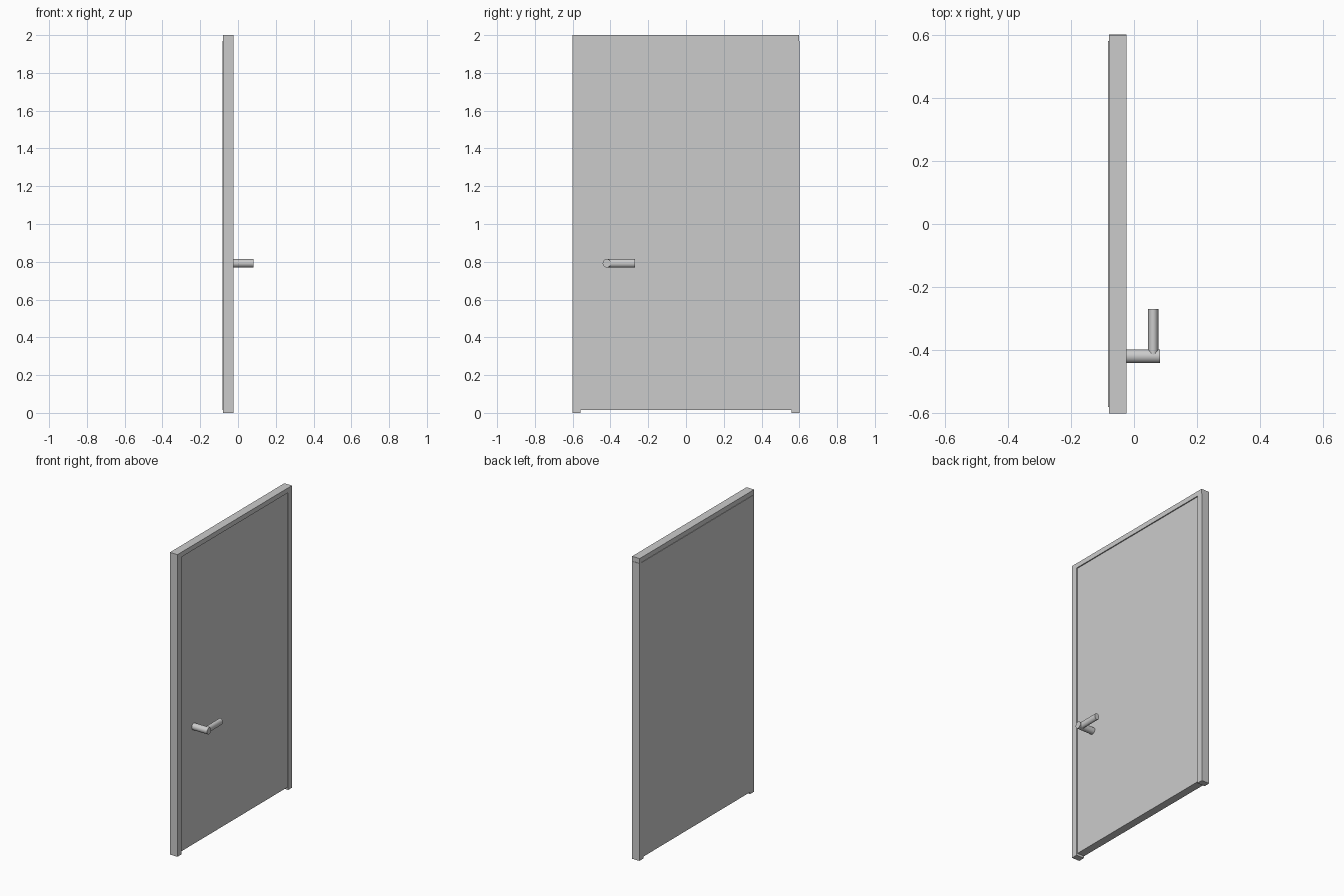
import bpy
from math import radians

if "Cube" in bpy.data.objects:
    bpy.data.objects.remove(bpy.data.objects["Cube"])


def box(name, x, y, z):
    """Box from (min, max) ranges on each axis."""
    bpy.ops.mesh.primitive_cube_add(
        size=1, location=[(a + b) / 2 for a, b in (x, y, z)])
    ob = bpy.context.object
    ob.name = name
    ob.scale = [b - a for a, b in (x, y, z)]
    bpy.ops.object.transform_apply(location=False, rotation=False, scale=True)
    return ob


def rod(name, centre, length, rot, squash=(1, 1, 1), r=0.022):
    """Round bar with flat ends, smooth sides and optional squash."""
    bpy.ops.mesh.primitive_cylinder_add(
        vertices=32, radius=r, depth=length, rotation=rot)
    ob = bpy.context.object
    ob.name = name
    bpy.ops.object.transform_apply(location=False, rotation=True, scale=False)
    ob.location = centre
    ob.scale = squash
    bpy.ops.object.transform_apply(location=False, rotation=False, scale=True)
    bpy.ops.object.shade_smooth_by_angle(angle=radians(40))
    return ob


BACK, FRONT = -0.079, -0.023
TOP = 1.968

# frame: two jambs and a lintel
box("left_jamb", (BACK, FRONT), (-0.6, -0.558), (0, TOP))
box("right_jamb", (BACK, FRONT), (0.558, 0.6), (0, TOP))
box("lintel", (BACK, FRONT), (-0.6, 0.597), (TOP, 2.0))

# door leaf, set in slightly at the front and proud at the back
box("door_panel", (-0.082, FRONT - 0.007), (-0.58, 0.58), (0.015, TOP))

# lever handle: stub out of the door, flattened grip sideways
HY, HZ = -0.419, 0.792
rod("handle_stub", (0.026, HY, HZ), 0.112, (0, radians(90), 0))
rod("handle_lever", (0.061, (HY - 0.27) / 2, HZ), -0.27 - HY,
    (radians(90), 0, 0), squash=(0.74, 1, 0.98))
